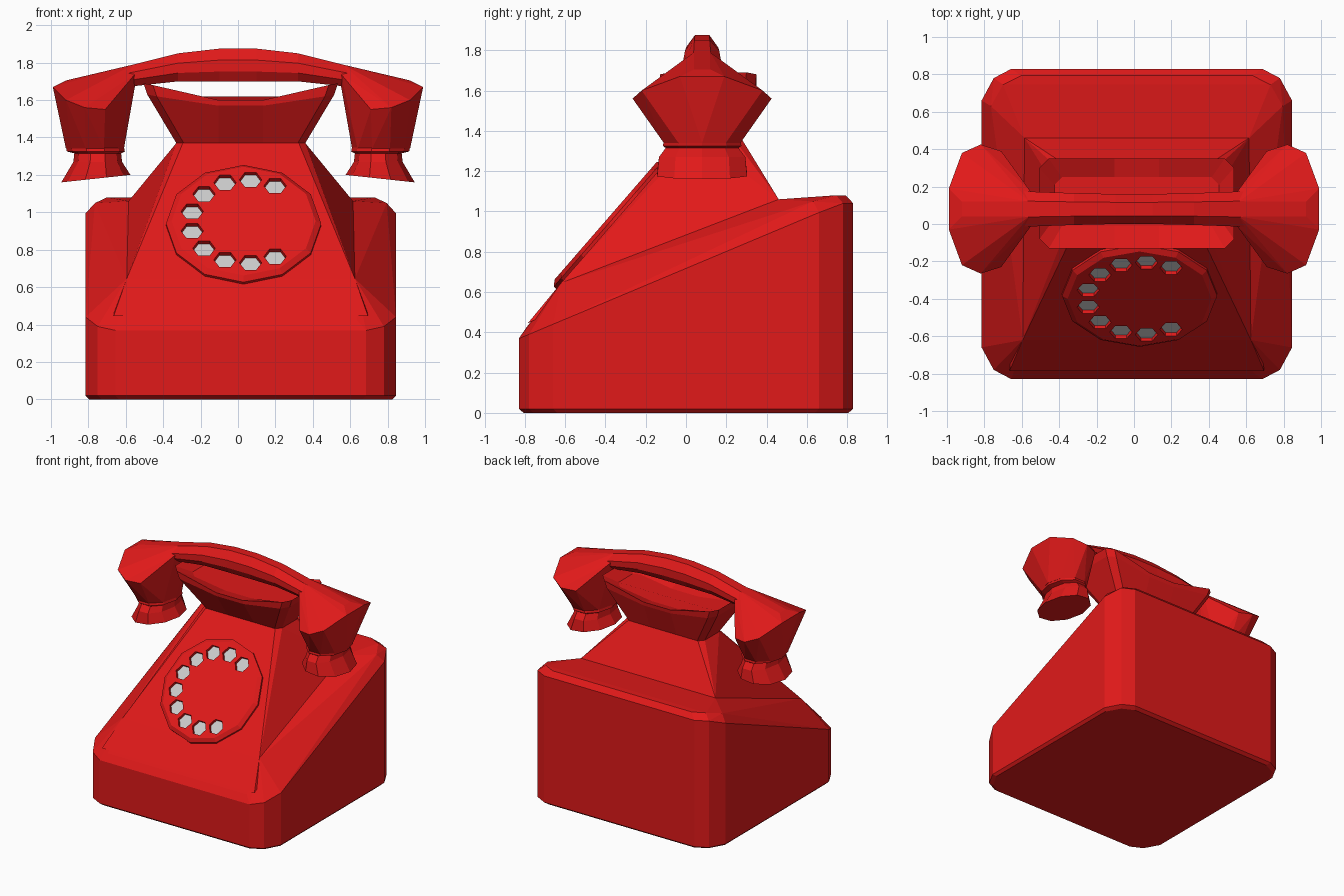
import bpy, bmesh, math
from mathutils import Vector, Matrix

if "Cube" in bpy.data.objects:
    bpy.data.objects.remove(bpy.data.objects["Cube"])

CX = 0.015   # body centre line


def material(name, col):
    m = bpy.data.materials.new(name)
    m.diffuse_color = (*col, 1)
    m.use_nodes = True
    m.node_tree.nodes["Principled BSDF"].inputs["Base Color"].default_value = m.diffuse_color
    return m


RED = material("red", (0.75, 0.01, 0.01))
GREY = material("light_grey", (0.6, 0.6, 0.6))


def finish(name, bm, mat=RED):
    bmesh.ops.recalc_face_normals(bm, faces=bm.faces)
    me = bpy.data.meshes.new(name)
    bm.to_mesh(me)
    bm.free()
    ob = bpy.data.objects.new(name, me)
    bpy.context.collection.objects.link(ob)
    me.materials.append(mat)
    return ob


def hull(name, pts):
    bm = bmesh.new()
    for p in pts:
        bm.verts.new(p)
    bmesh.ops.convex_hull(bm, input=bm.verts)
    loose = [v for v in bm.verts if not v.link_faces]
    bmesh.ops.delete(bm, geom=loose, context='VERTS')
    bmesh.ops.dissolve_limit(bm, angle_limit=0.01, verts=bm.verts, edges=bm.edges)
    return finish(name, bm)


def add_loft(bm, rings):
    rows = [[bm.verts.new(p) for p in r] for r in rings]
    n = len(rows[0])
    for a, b in zip(rows, rows[1:]):
        for i in range(n):
            j = (i + 1) % n
            bm.faces.new((a[i], a[j], b[j], b[i]))
    bm.faces.new(rows[0])
    bm.faces.new(rows[-1])


def loft(name, rings, mat=RED):
    bm = bmesh.new()
    add_loft(bm, rings)
    return finish(name, bm, mat)


def mirror(pts, cx=CX):
    return [(cx + s * x, y, z) for x, y, z in pts for s in (-1, 1)]


# Wedge-shaped base with rounded corners and a chamfered top edge
corner = [(0.67, 0.83), (0.765, 0.78), (0.83, 0.66)]
base = []
for x, y in corner:
    for sy in (-1, 1):
        yy = y * sy
        top = 0.46 + 0.42 * (yy + 0.66)
        base += [(x, yy, 0.02), (x - 0.02, yy * 0.97, 0),
                 (x, yy, min(top - 0.02, 1.04)),
                 (x - 0.05, yy * 0.955, min(top + 0.035, 1.08))]
foot = [(0.61, -0.62, 0.645), (0.6, 0.46, 1.06)]
hull("base", mirror(base + foot))

# Sloped upper body
neck_z = 1.37
neck_pts = [(0.31, 0.01, neck_z), (0.345, 0.05, neck_z),
            (0.345, 0.23, neck_z), (0.31, 0.27, neck_z)]
hull("upper_body", mirror([(0.68, -0.785, 0.445)] + foot + neck_pts))


# Flared cradle with a sagging rim and hollow top
def cradle_ring(cy, hx, hy, c, zs):
    q = list(zip((0.12, hx - c, hx), (hy, hy, hy - c), zs))
    ring = []
    for sx, sy in ((1, 1), (1, -1), (-1, -1), (-1, 1)):
        part = [(CX + sx * x, cy + sy * y, z) for x, y, z in q]
        ring += part if sx == sy else part[::-1]
    return ring


loft("cradle", [
    cradle_ring(0.14, 0.345, 0.13, 0.04, (neck_z,) * 3),
    cradle_ring(0.11, 0.50, 0.235, 0.05, (1.57, 1.62, 1.63)),
    cradle_ring(0.11, 0.52, 0.24, 0.05, (1.60, 1.68, 1.69)),
    cradle_ring(0.12, 0.44, 0.13, 0.04, (1.57, 1.61, 1.62))])

# Dial: tapered disc with finger holes over grey hexagons
up = Vector((0, 0.656, 0.755))
normal = Vector((0, -0.755, 0.656))
frame = Matrix(((1, 0, 0), up, normal)).transposed().to_4x4()
frame.translation = (0.03, -0.373, 0.93)


def disc_ring(r, n, h, cx=0, cy=0):
    return [frame @ Vector((cx + r * math.cos(math.tau * i / n),
                            cy + r * math.sin(math.tau * i / n), h)) for i in range(n)]


dial = loft("dial", [disc_ring(0.415, 12, -0.03), disc_ring(0.415, 12, 0.015),
                     disc_ring(0.385, 12, 0.035)])
cut, grey = bmesh.new(), bmesh.new()
for k in range(10):
    a = math.radians(58 + 244 * k / 9)
    x, y = 0.012 + 0.295 * math.cos(a), 0.295 * math.sin(a)
    add_loft(cut, [disc_ring(0.06, 6, 0.005, x, y), disc_ring(0.06, 6, 0.08, x, y)])
    add_loft(grey, [disc_ring(0.059, 6, -0.01, x, y), disc_ring(0.059, 6, 0.012, x, y)])
cutter = finish("hole_cutter", cut)
cutter.hide_render = True
cutter.hide_viewport = True
finish("number_spots", grey, GREY)
mod = dial.modifiers.new("finger_holes", 'BOOLEAN')
mod.operation = 'DIFFERENCE'
mod.object = cutter

# Handset grip: arched bar
HY = 0.08
grip = []
for x, top, w in ((-0.6, 1.78, 0.095), (-0.32, 1.85, 0.085), (-0.1, 1.875, 0.08),
                  (0.1, 1.875, 0.08), (0.32, 1.85, 0.085), (0.6, 1.78, 0.095)):
    low = 1.70 if abs(x) < 0.5 else 1.67
    grip.append([(x, HY + k * w, low + f * (top - low)) for k, f in
                 ((-0.6, 0), (0.6, 0), (1, 0.3), (1, 0.65), (0.45, 1), (-0.45, 1), (-1, 0.65), (-1, 0.3))])
loft("handset_grip", grip)


# Handset heads with flared caps
def oval(cx, rx, ry, z, tilt=0.0, n=10):
    return [(cx + rx * math.cos(math.tau * i / n), HY + ry * math.sin(math.tau * i / n),
             z - tilt * math.cos(math.tau * i / n)) for i in range(n)]


half = [(0.56, 0.04, 1.79), (0.55, 0.09, 1.74), (0.55, 0.05, 1.68), (0.99, 0.11, 1.67),
        (0.92, 0.3, 1.60), (0.82, 0.345, 1.56), (0.71, 0.31, 1.55), (0.92, 0.04, 1.705)]
head = [(x, HY + s * y, z) for x, y, z in half for s in (-1, 1)] + oval(0.765, 0.155, 0.2, 1.34)
cap = [oval(0.765, 0.155, 0.2, 1.35), oval(0.76, 0.155, 0.205, 1.325),
       oval(0.75, 0.125, 0.19, 1.315), oval(0.75, 0.13, 0.225, 1.27),
       oval(0.76, 0.185, 0.235, 1.18, 0.02)]
for side, s in (("left", -1), ("right", 1)):
    hull(side + "_handset_head", [(s * x, y, z) for x, y, z in head])
    loft(side + "_handset_cap", [[(s * x, y, z) for x, y, z in r] for r in cap])
